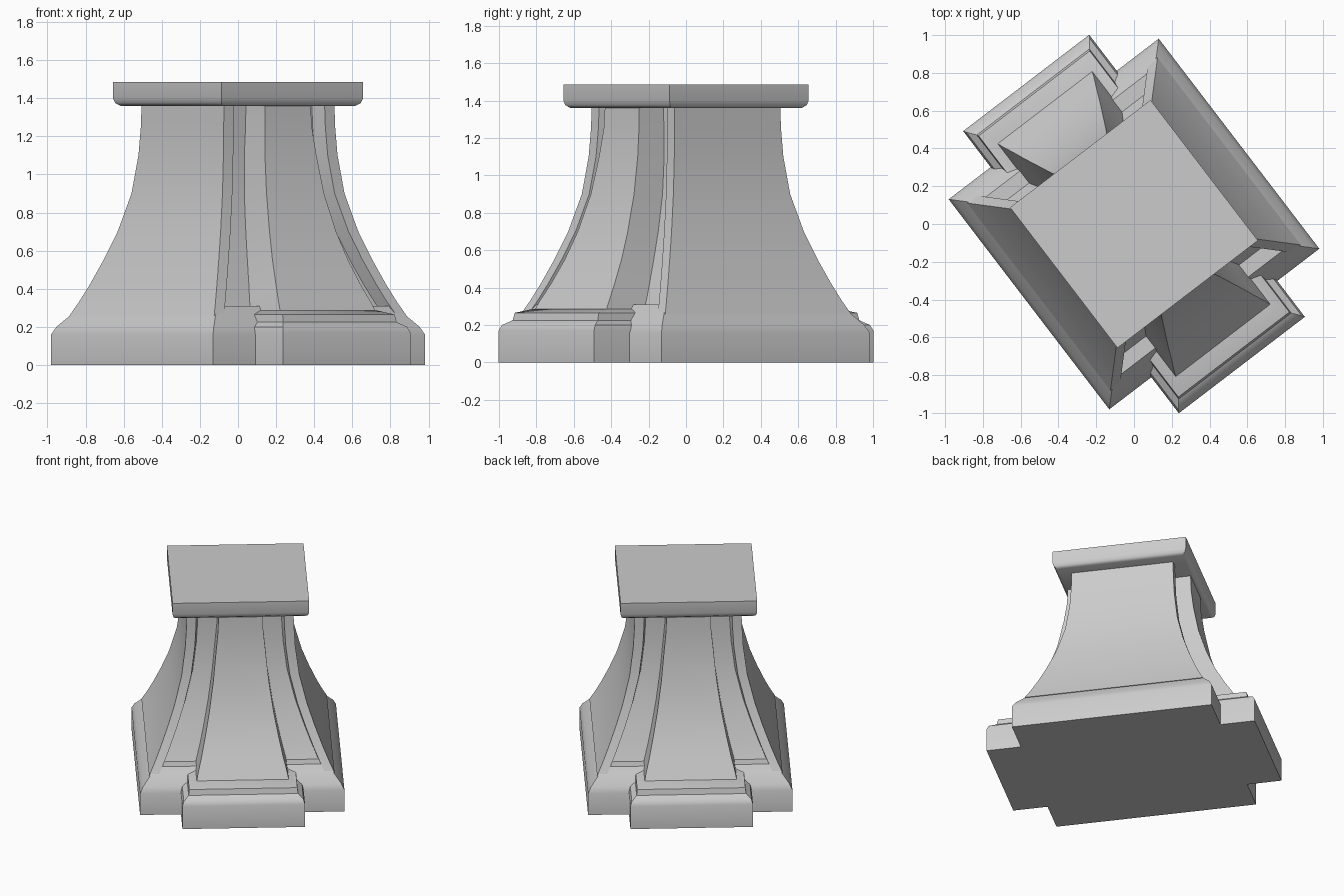
import bpy, bmesh, math
from mathutils import Matrix

default = bpy.data.objects.get("Cube")
if default:
    bpy.data.objects.remove(default, do_unlink=True)

TURN = Matrix.Rotation(math.radians(37.4), 4, "Z")

stone = bpy.data.materials.new("grey_stone")
stone.use_nodes = True
stone.diffuse_color = (0.6, 0.6, 0.6, 1)
stone.node_tree.nodes["Principled BSDF"].inputs["Base Color"].default_value = (0.6, 0.6, 0.6, 1)


def mirrored(quarter):
    """Complete a counter-clockwise quarter outline by mirroring in x and y."""
    half = quarter + [(-x, y) for x, y in reversed(quarter)]
    return half + [(-x, -y) for x, y in half]


def loft(name, sections, angle=35):
    """Skin a stack of (height, outline) sections and cap both ends."""
    bm = bmesh.new()
    rings = [[bm.verts.new((x, y, z)) for x, y in outline] for z, outline in sections]
    count = len(rings[0])
    for low, high in zip(rings, rings[1:]):
        for i in range(count):
            j = (i + 1) % count
            bm.faces.new((low[i], low[j], high[j], high[i]))
    bm.faces.new(rings[0][::-1])
    bm.faces.new(rings[-1])
    bmesh.ops.recalc_face_normals(bm, faces=bm.faces)
    bm.transform(TURN)
    mesh = bpy.data.meshes.new(name)
    bm.to_mesh(mesh)
    bm.free()
    mesh.materials.append(stone)
    obj = bpy.data.objects.new(name, mesh)
    bpy.context.collection.objects.link(obj)
    bpy.ops.object.select_all(action="DESELECT")
    obj.select_set(True)
    bpy.context.view_layer.objects.active = obj
    bpy.ops.object.shade_smooth_by_angle(angle=math.radians(angle))
    return obj


def tiers(rows):
    """Rectangular sections from (height, half width, half depth)."""
    return [(z, mirrored([(x, y)])) for z, x, y in rows]


# Square plinth with sloped shoulder
loft("plinth", tiers([(0, .70, .70), (.16, .70, .70), (.20, .68, .68),
                      (.27, .62, .62), (.31, .59, .59)]))

# Projecting footing under the two pilasters, with a stepped moulding
loft("pilaster_footing", tiers([(0, .42, .94), (.17, .42, .94), (.20, .41, .925),
                                (.225, .375, .88), (.265, .37, .87), (.285, .32, .79)]))

# Flared shaft: (height, wall half size, pilaster half width, pilaster reach)
FLARE = [(.26, .625, .32, .79), (.33, .59, .305, .75), (.42, .55, .28, .695),
         (.55, .498, .25, .625), (.70, .445, .22, .56), (.90, .393, .19, .495),
         (1.10, .367, .17, .455), (1.25, .358, .155, .435), (1.38, .355, .15, .43)]


def shaft_outline(wall, half, reach):
    side = wall + .01
    back = wall - .09
    return mirrored([(side, wall), (side - .065, wall), (side - .08, back),
                     (half, back), (half, reach)])


loft("shaft", [(z, shaft_outline(w, h, r)) for z, w, h, r in FLARE])

# Square cap slab with a softened lower edge
loft("cap_slab", tiers([(1.36, .44, .44), (1.375, .46, .46), (1.40, .468, .468),
                        (1.485, .468, .468)]), 50)
